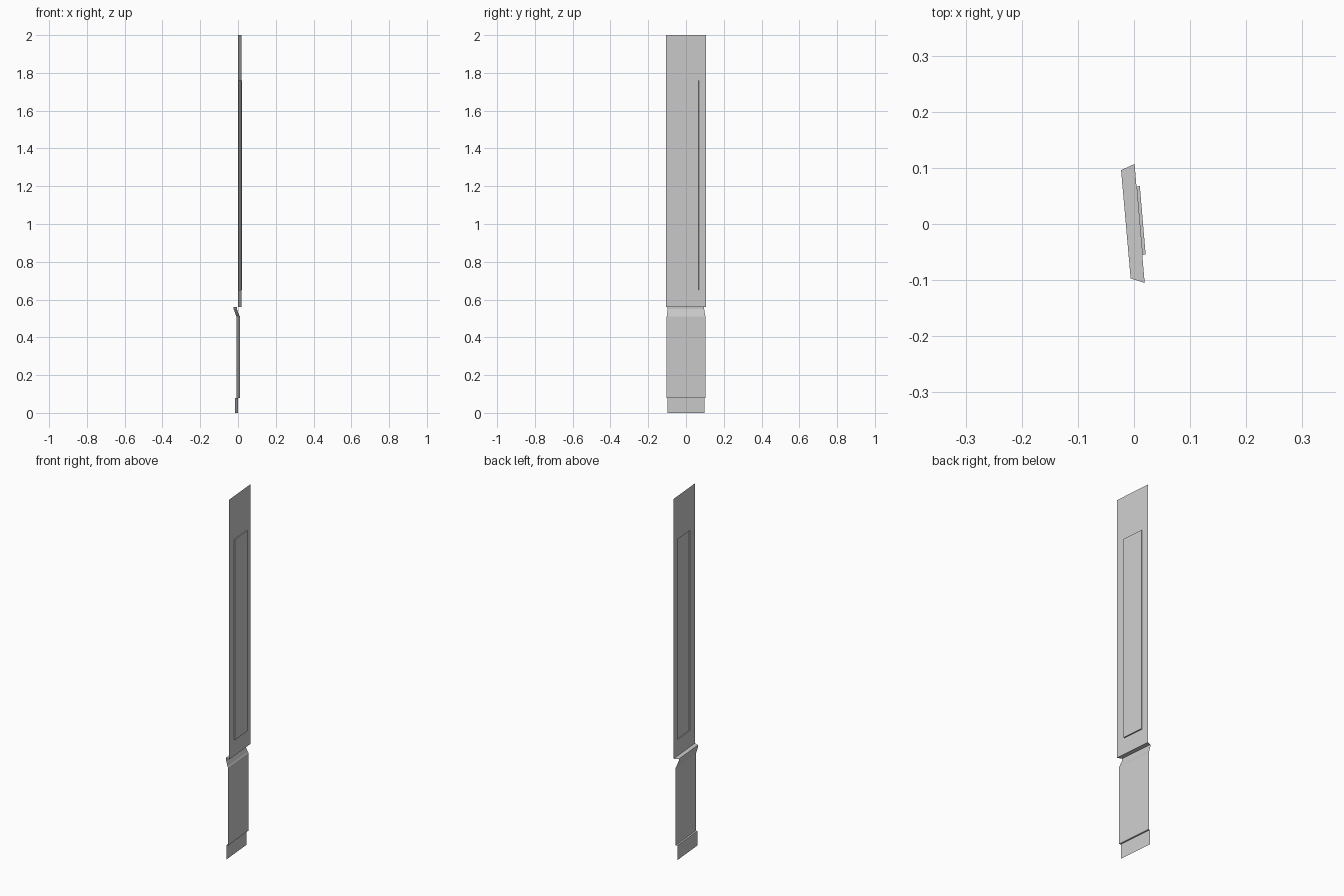
import bpy
from mathutils import Vector

if "Cube" in bpy.data.objects:
    bpy.data.objects.remove(bpy.data.objects["Cube"])

# Mitred plan of the strip: back and front corners at its two ends
BACK_A, FRONT_A = Vector((-0.023, 0.096, 0)), Vector((0.001, 0.107, 0))
BACK_B, FRONT_B = Vector((-0.006, -0.097, 0)), Vector((0.019, -0.105, 0))


def at(v, z):
    return Vector((v.x, v.y, z))


def add_mesh(name, verts, faces):
    mesh = bpy.data.meshes.new(name)
    mesh.from_pydata(verts, [], faces)
    mesh.update()
    ob = bpy.data.objects.new(name, mesh)
    bpy.context.collection.objects.link(ob)
    return ob


def sweep(name, profile):
    """Open moulding sheet: profile of (depth 0..1, z), top to bottom."""
    verts = []
    for t, z in profile:
        verts += [at(BACK_A.lerp(FRONT_A, t), z), at(BACK_B.lerp(FRONT_B, t), z)]
    faces = [(2*i, 2*i + 2, 2*i + 3, 2*i + 1) for i in range(len(profile) - 1)]
    return add_mesh(name, verts, faces)


# Lower pedestal with underside ledge, neck, sloping moulding and stepped foot
sweep("pedestal_moulding", [(1, 0.56), (0, 0.56), (0, 0.55), (0.48, 0.517),
                            (0.65, 0.51), (0.65, 0.08), (0.25, 0.08), (0.25, 0)])

# Tall shaft sheet with an opening, filled by a shallow pushed-out panel
def along(y):
    return FRONT_A.lerp(FRONT_B, (y - FRONT_A.y) / (FRONT_B.y - FRONT_A.y))


def rect(a, b, z0, z1):
    return [at(a, z0), at(b, z0), at(b, z1), at(a, z1)]


push = Vector((0.006, 0.0005, 0))
pa, pb = along(0.067), along(-0.055)
outer = rect(FRONT_A, FRONT_B, 0.56, 2.0)
inner = rect(pa, pb, 0.65, 1.76)
raised = [v + push for v in inner]


def ring(o, i):
    return [(o + k, i + k, i + (k + 1) % 4, o + (k + 1) % 4) for k in range(4)]


faces = ring(0, 4) + ring(4, 8) + [(11, 10, 9, 8)]
# Face winding is turned so the raised side looks outward (+x)
faces = [f if Vector.cross(
    (outer + inner + raised)[f[1]] - (outer + inner + raised)[f[0]],
    (outer + inner + raised)[f[2]] - (outer + inner + raised)[f[1]]).x >= 0
    else tuple(reversed(f)) for f in faces[:4]] + [f for f in faces[4:]]
shaft = add_mesh("shaft_with_panel", outer + inner + raised, faces)

# Make all shaft normals agree, pointing to the raised side
import bmesh
bm = bmesh.new()
bm.from_mesh(shaft.data)
bmesh.ops.recalc_face_normals(bm, faces=bm.faces)
bm.normal_update()
if max(bm.faces, key=lambda f: f.calc_center_median().x).normal.x < 0:
    bmesh.ops.reverse_faces(bm, faces=bm.faces)
bm.to_mesh(shaft.data)
bm.free()
